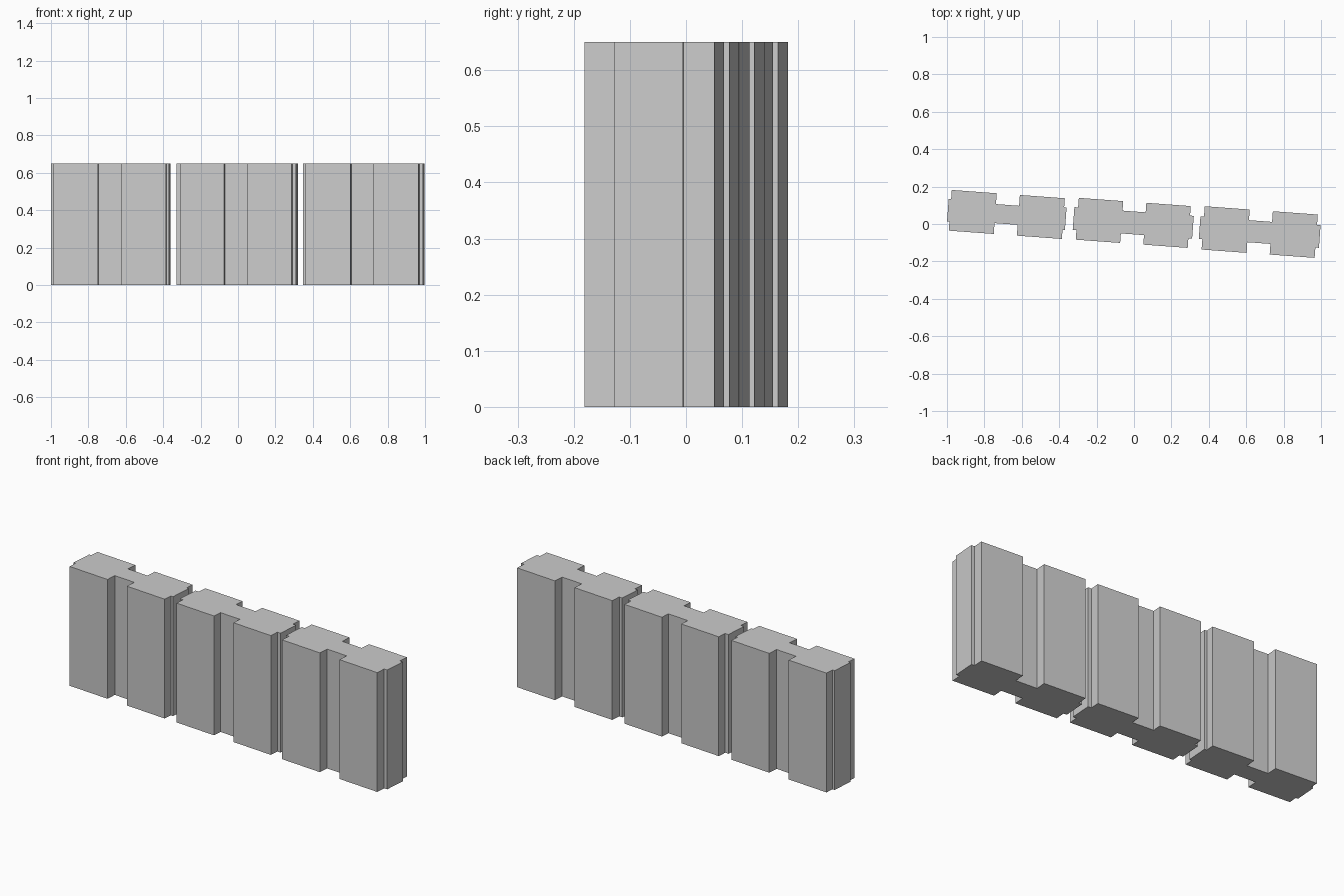
import bpy, bmesh
from math import radians
from mathutils import Matrix

if "Cube" in bpy.data.objects:
    bpy.data.objects.remove(bpy.data.objects["Cube"])

HEIGHT = 0.65
TURN = radians(-4.2)


def barrier_block(name, cx, cy, half_len, half_wid, end_len, waist):
    # quarter outline: waist recess, wide body, stepped end tongue
    q = [(0.062, waist), (0.062, half_wid), (half_len, half_wid),
         (half_len, 0.061), (end_len, 0.061)]
    # mirror into the full plan outline
    right = q + [(x, -y) for x, y in reversed(q)]
    outline = right + [(-x, -y) for x, y in right]

    bm = bmesh.new()
    base = bm.faces.new([bm.verts.new((x, y, 0)) for x, y in outline])
    top = bmesh.ops.extrude_face_region(bm, geom=[base])["geom"]
    bmesh.ops.translate(bm, vec=(0, 0, HEIGHT),
                        verts=[g for g in top if isinstance(g, bmesh.types.BMVert)])
    bmesh.ops.transform(bm, verts=bm.verts,
                        matrix=Matrix.Translation((cx, cy, 0)) @ Matrix.Rotation(TURN, 4, 'Z'))
    bmesh.ops.recalc_face_normals(bm, faces=bm.faces)
    mesh = bpy.data.meshes.new(name)
    bm.to_mesh(mesh)
    bm.free()
    bpy.context.collection.objects.link(bpy.data.objects.new(name, mesh))


# three blocks set end to end along a slightly turned line
barrier_block("left_block", -0.680, 0.051, 0.303, 0.109, 0.316, 0.051)
barrier_block("middle_block", -0.004, 0.006, 0.300, 0.112, 0.320, 0.061)
barrier_block("right_block", 0.672, -0.043, 0.303, 0.116, 0.322, 0.059)
